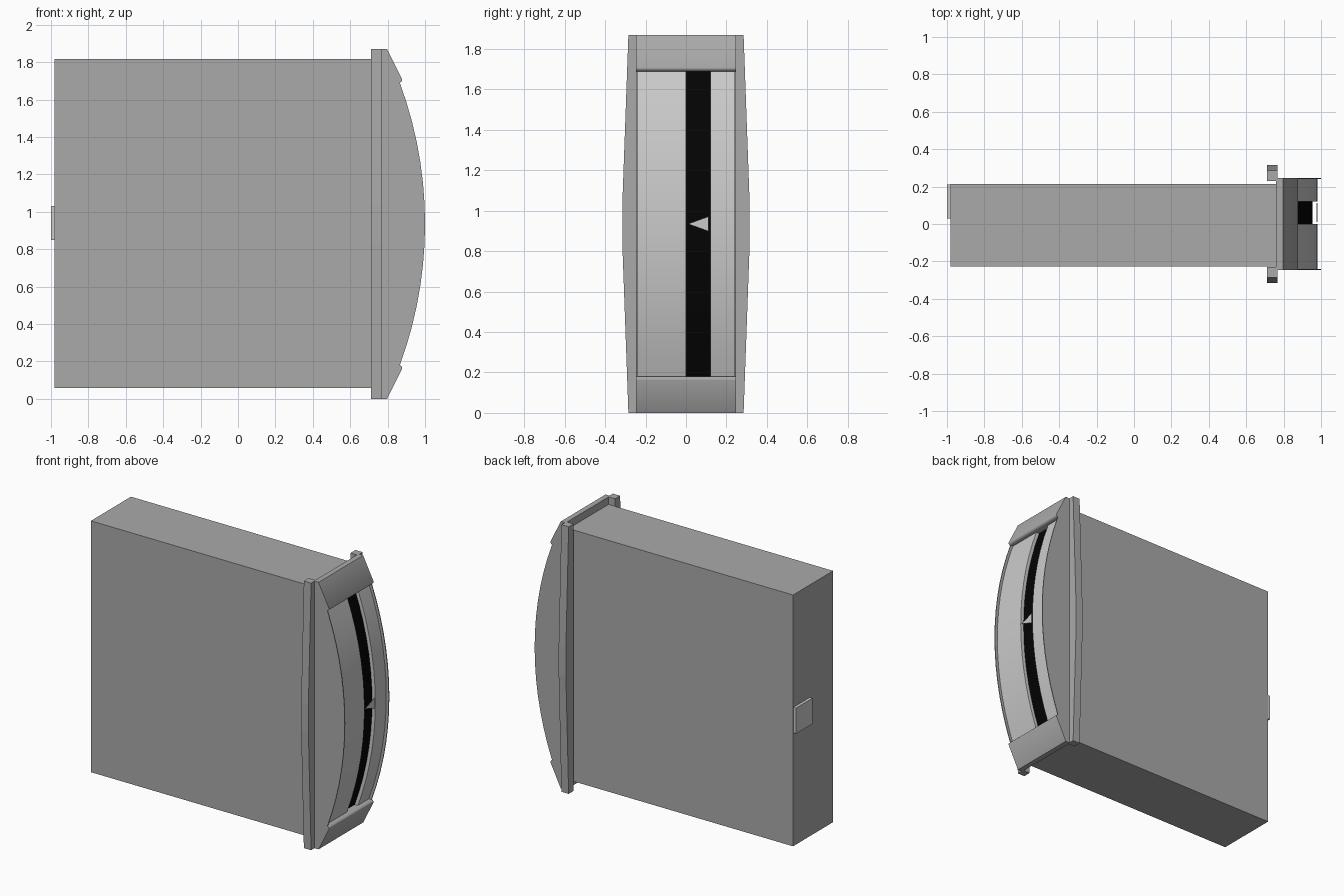
import bpy, bmesh, math
from mathutils import Vector

if "Cube" in bpy.data.objects:
    bpy.data.objects.remove(bpy.data.objects["Cube"])

MID = 0.935          # height of the horizontal centre line
HALF = 0.755         # half height of the curved window


def material(name, c):
    m = bpy.data.materials.new(name)
    m.diffuse_color = (c, c, c, 1)
    m.use_nodes = True
    m.node_tree.nodes["Principled BSDF"].inputs["Base Color"].default_value = m.diffuse_color
    return m


black = material("black", 0.001)
dark = material("dark_grey", 0.4)
mid_grey = material("mid_grey", 0.68)
light = material("light_grey", 0.9)


def prism(name, pts, offset, mat=dark, smooth=False):
    """Closed solid: extrude a planar 3D outline by an offset vector."""
    bm = bmesh.new()
    face = bm.faces.new([bm.verts.new(p) for p in pts])
    ext = bmesh.ops.extrude_face_region(bm, geom=[face])
    moved = [v for v in ext["geom"] if isinstance(v, bmesh.types.BMVert)]
    bmesh.ops.translate(bm, verts=moved, vec=Vector(offset))
    bmesh.ops.recalc_face_normals(bm, faces=bm.faces)
    me = bpy.data.meshes.new(name)
    bm.to_mesh(me)
    bm.free()
    ob = bpy.data.objects.new(name, me)
    bpy.context.collection.objects.link(ob)
    me.materials.append(mat)
    if smooth:
        bpy.ops.object.select_all(action='DESELECT')
        ob.select_set(True)
        bpy.context.view_layer.objects.active = ob
        bpy.ops.object.shade_smooth_by_angle(angle=math.radians(35))
    return ob


def side_profile(name, xz, y0, y1, mat=dark, smooth=False):
    return prism(name, [(x, y0, z) for x, z in xz], (0, y1 - y0, 0), mat, smooth)


def box(name, x0, x1, y0, y1, z0, z1, mat=dark):
    return side_profile(name, [(x0, z0), (x1, z0), (x1, z1), (x0, z1)], y0, y1, mat)


def bow(inset, n=14):
    """Outline with a bowed front, set back by inset."""
    sag = 0.135
    r = (HALF**2 + sag**2) / (2 * sag)
    a = math.asin(HALF / r)
    arc = []
    for i in range(n + 1):
        t = -a + 2 * a * i / n
        arc.append((1.0 - inset - r * (1 - math.cos(t)), MID + r * math.sin(t)))
    return [(0.76, MID - HALF)] + arc + [(0.76, MID + HALF)]


# Case and rear connector
box("case", -0.98, 0.765, -0.228, 0.215, 0.058, 1.818)
box("rear_connector", -1.0, -0.98, 0.03, 0.21, 0.85, 1.03, mid_grey)

for s, side in ((-1, "near"), (1, "far")):
    # Mounting flange that widens toward the middle
    flange = [(0.23, 0), (0.285, 0), (0.315, MID - 0.1), (0.315, MID + 0.1),
              (0.285, 1.87), (0.23, 1.87)]
    prism("flange_" + side, [(0.71, s * y, z) for y, z in flange], (0.056, 0, 0))
    # Thin bowed cheek beside the dial
    side_profile("cheek_" + side, bow(0), s * 0.241, s * 0.247)

# Sloped end caps with a rounded lip, mirrored about the centre line
cap = [(0.76, 1.87), (0.797, 1.87), (0.878, 1.708), (0.877, 1.700),
       (0.872, 1.694), (0.865, 1.69), (0.76, 1.69)]
side_profile("cap_top", cap, -0.247, 0.247, dark, True)
side_profile("cap_bottom", [(x, 2 * MID - z) for x, z in cap], -0.247, 0.247, dark, True)

# Curved dial faces with a recessed black slot between them
side_profile("dial_wide", bow(0.02), -0.241, 0.0, light, True)
side_profile("dial_narrow", bow(0.02), 0.12, 0.241, light, True)
side_profile("slot", bow(0.045), 0.0, 0.12, black, True)

# Pointer floating in the slot
prism("pointer", [(0.977, 0.01, MID), (0.977, 0.112, MID - 0.037),
                  (0.977, 0.112, MID + 0.037)], (0.003, 0, 0), light)
